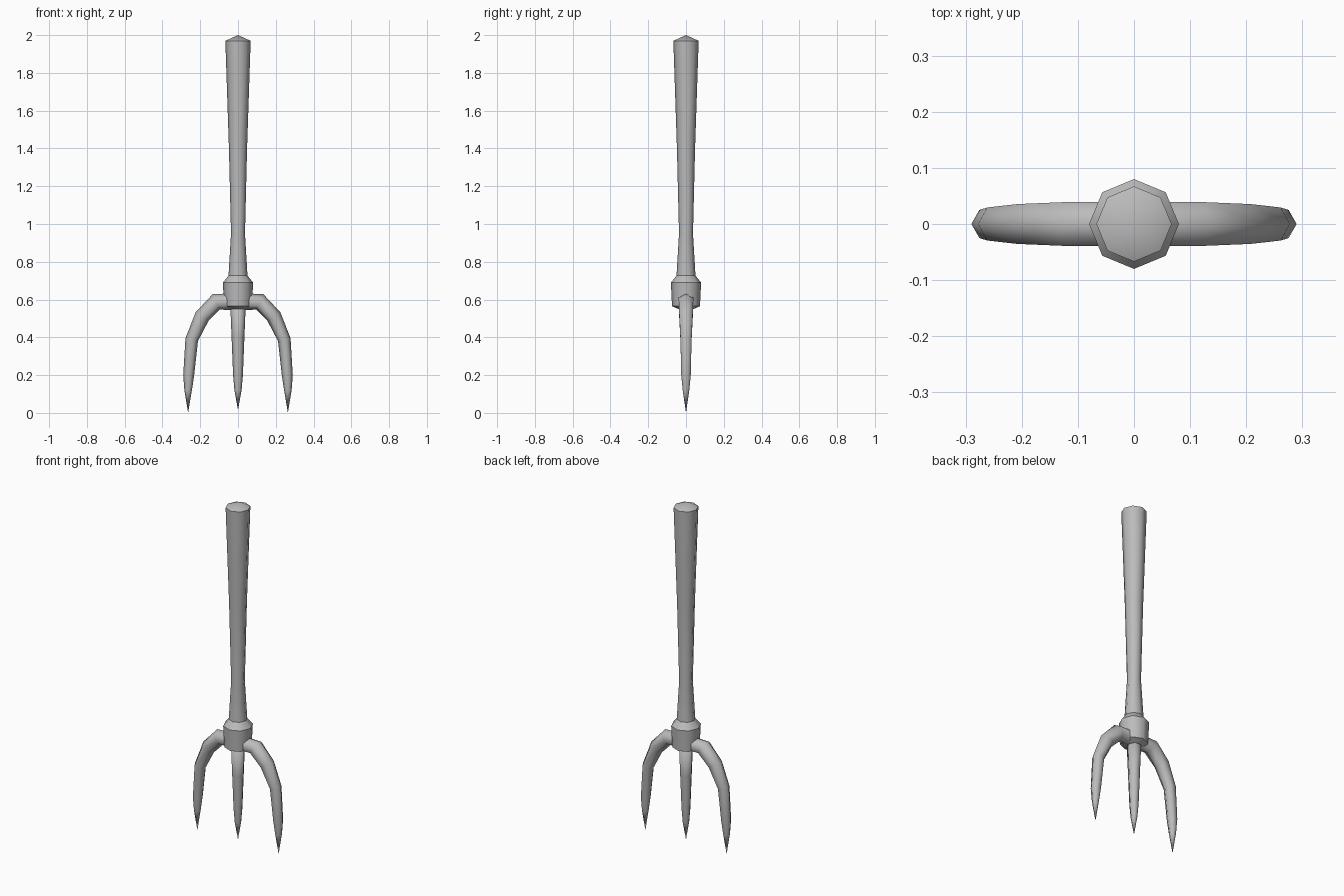
import bpy
import bmesh
from math import cos, sin, pi
from mathutils import Vector

cube = bpy.data.objects.get("Cube")
if cube:
    bpy.data.objects.remove(cube, do_unlink=True)

grey = bpy.data.materials.new("plain_grey")
grey.use_nodes = True
GREY = (0.5, 0.5, 0.5, 1)
grey.diffuse_color = GREY
grey.node_tree.nodes["Principled BSDF"].inputs["Base Color"].default_value = GREY


def sweep(name, path, sides, sharp=()):
    """Skin rings along (x, z, radius) stations; zero radius makes a point."""
    bm = bmesh.new()
    rings = []
    points = [Vector((x, 0, z)) for x, z, r in path]
    for i, (x, z, r) in enumerate(path):
        if r == 0:
            rings.append([bm.verts.new(points[i])])
            continue
        ahead = points[min(i + 1, len(points) - 1)]
        behind = points[max(i - 1, 0)]
        tangent = (ahead - behind).normalized()
        across = Vector((0, 1, 0)).cross(tangent)
        rings.append([bm.verts.new(points[i] + r * (
            across * cos(2 * pi * k / sides) + Vector((0, sin(2 * pi * k / sides), 0))))
            for k in range(sides)])
    for a, b in zip(rings, rings[1:]):
        for k in range(sides):
            n = (k + 1) % sides
            if len(a) == 1:
                bm.faces.new((a[0], b[k], b[n]))
            elif len(b) == 1:
                bm.faces.new((a[k], a[n], b[0]))
            else:
                bm.faces.new((a[k], a[n], b[n], b[k]))
    for ring in (rings[0], rings[-1]):
        if len(ring) > 1:
            bm.faces.new(ring)
    bmesh.ops.recalc_face_normals(bm, faces=bm.faces)
    for face in bm.faces:
        face.smooth = True
    # Keep chosen rings crisp
    for i in sharp:
        ring = rings[i]
        for k in range(sides):
            edge = bm.edges.get((ring[k], ring[(k + 1) % sides]))
            edge.smooth = False
    mesh = bpy.data.meshes.new(name)
    bm.to_mesh(mesh)
    bm.free()
    mesh.materials.append(grey)
    obj = bpy.data.objects.new(name, mesh)
    bpy.context.collection.objects.link(obj)
    return obj


# Flared wooden-style grip with a shallow pointed cap
sweep("handle", [(0, 0.70, 0.052), (0, 0.73, 0.05), (0, 0.95, 0.037),
                 (0, 1.4, 0.048), (0, 1.97, 0.067), (0, 2.0, 0)], 8, (0, 4))

# Collar joining the grip and the prongs
sweep("collar", [(0, 0.55, 0.04), (0, 0.565, 0.074), (0, 0.69, 0.08),
                 (0, 0.727, 0.05)], 8, (0, 1, 2, 3))

# Straight middle prong
sweep("middle_prong", [(0, 0.6, 0.042), (0, 0.4, 0.034), (0, 0.2, 0.026),
                       (0, 0.12, 0.019), (0, 0.015, 0)], 6)

# Curved outer prongs, mirrored left and right
curve = [(0.02, 0.588, 0.045), (0.115, 0.588, 0.045), (0.19, 0.51, 0.041),
         (0.245, 0.388, 0.034), (0.261, 0.2, 0.029), (0.264, 0.12, 0.02),
         (0.264, 0.01, 0)]
for side, sign in (("left", 1), ("right", -1)):
    sweep(side + "_prong", [(sign * x, z, r) for x, z, r in curve], 6, (0,))

# Stand the tool on the ground
for obj in bpy.context.collection.objects:
    if obj.name.endswith("_prong") and obj.type == "MESH":
        for v in obj.data.vertices:
            if v.co.z < 0.02:
                v.co.z = 0.0 if "middle" not in obj.name else 0.015
